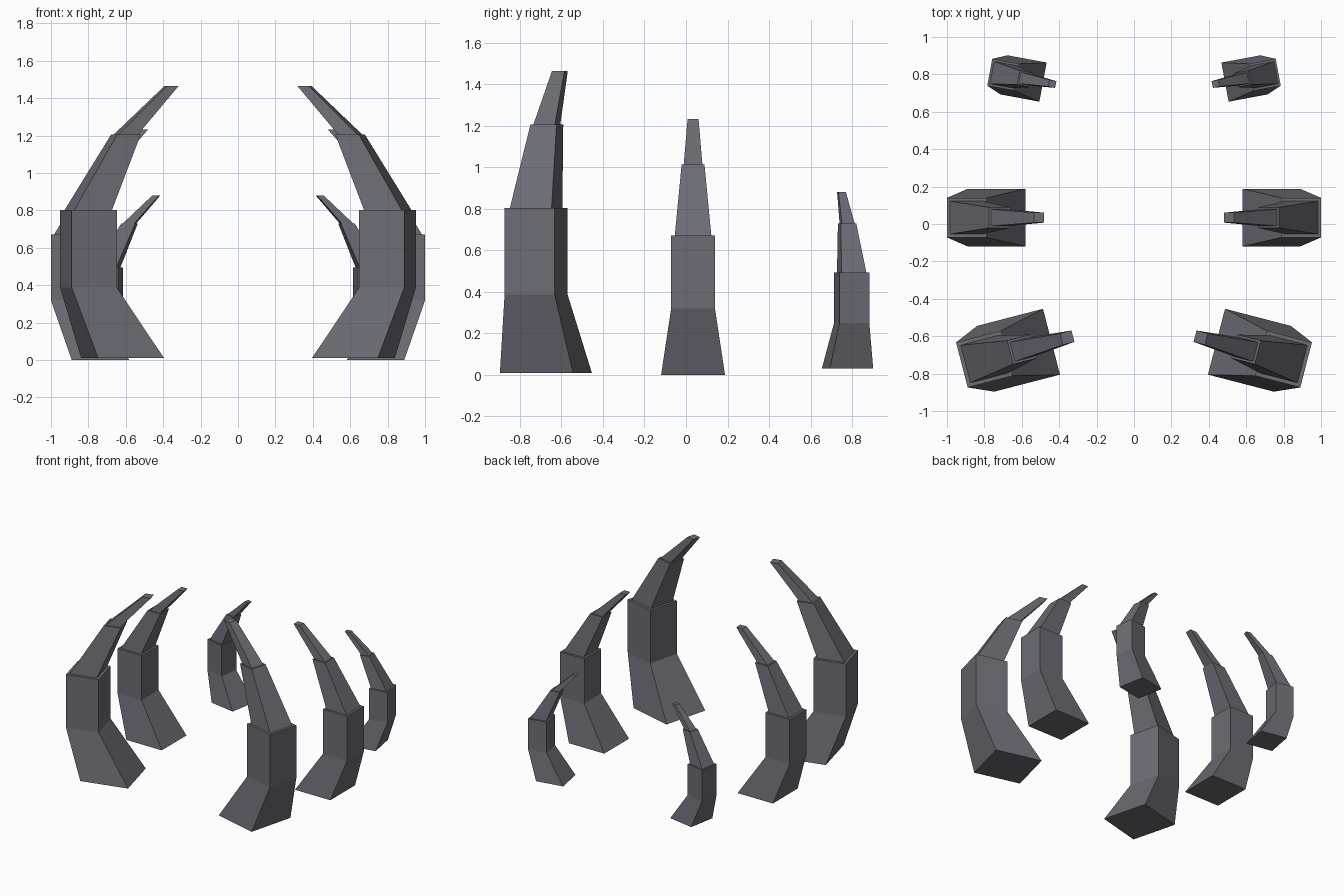
import bpy, bmesh, math
from mathutils import Matrix

if "Cube" in bpy.data.objects:
    bpy.data.objects.remove(bpy.data.objects["Cube"])

mat = bpy.data.materials.new("dark grey horn")
mat.diffuse_color = (0.15, 0.15, 0.175, 1)
mat.use_nodes = True
mat.node_tree.nodes["Principled BSDF"].inputs["Base Color"].default_value = mat.diffuse_color

# Square rings of one claw: (offset along outward axis, height, side)
SEGMENTS = [
    [(0.0, 0.0, 0.308), (0.16, 0.32, 0.211), (0.16, 0.672, 0.211)],  # bent root
    [(0.16, 0.672, 0.176), (-0.016, 1.014, 0.11)],                   # middle
    [(-0.016, 1.014, 0.09), (-0.228, 1.232, 0.053)],                 # tip
]


def loft(bm, rings):
    """Closed square tube through the rings."""
    loops = []
    for u, z, s in rings:
        h = s / 2
        loops.append([bm.verts.new((u + a * h, b * h, z))
                      for a, b in ((-1, -1), (1, -1), (1, 1), (-1, 1))])
    bm.faces.new(loops[0][::-1])
    bm.faces.new(loops[-1])
    for lo, hi in zip(loops, loops[1:]):
        for i in range(4):
            j = (i + 1) % 4
            bm.faces.new((lo[i], lo[j], hi[j], hi[i]))


def claw(name, loc, angle, scale, side):
    bm = bmesh.new()
    for rings in SEGMENTS:
        loft(bm, rings)
    m = (Matrix.Diagonal((side, 1, 1, 1)) @ Matrix.Translation(loc)
         @ Matrix.Rotation(math.radians(angle), 4, 'Z') @ Matrix.Scale(scale, 4))
    bm.transform(m)
    bmesh.ops.recalc_face_normals(bm, faces=bm.faces)
    me = bpy.data.meshes.new(name)
    bm.to_mesh(me)
    bm.free()
    me.materials.append(mat)
    bpy.context.collection.objects.link(bpy.data.objects.new(name, me))


# Three claws per side, mirrored across x
for side, label in ((1, "right"), (-1, "left")):
    claw("front_claw_" + label, (0.617, -0.675, 0.01), -14.5, 1.18, side)
    claw("middle_claw_" + label, (0.735, 0.034, 0.0), 0, 1.0, side)
    claw("back_claw_" + label, (0.591, 0.778, 0.03), 10.5, 0.69, side)
